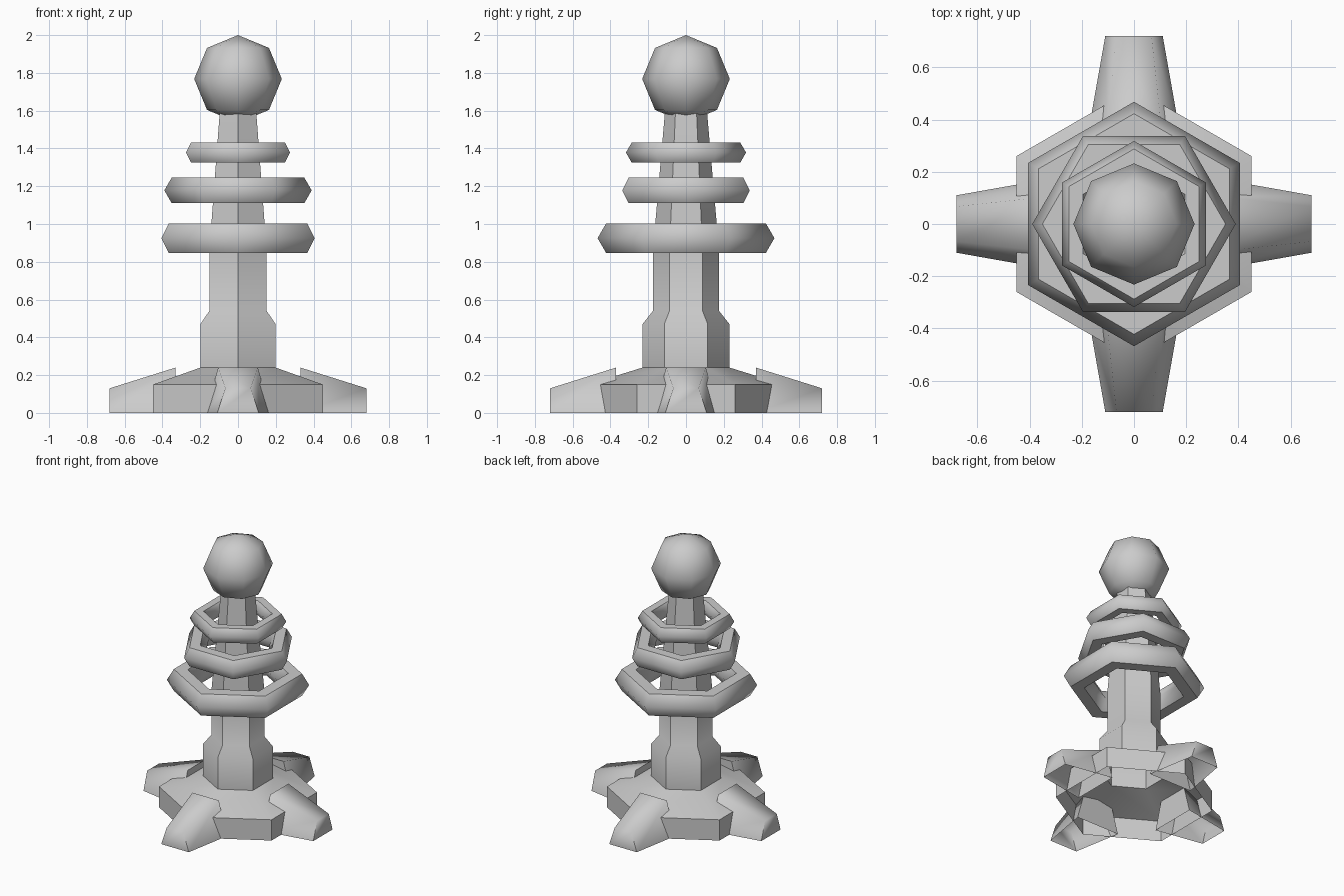
import bpy, bmesh, math
from mathutils import Matrix, Vector

if "Cube" in bpy.data.objects:
    bpy.data.objects.remove(bpy.data.objects["Cube"])


def finish(name, bm, angle=61):
    bmesh.ops.recalc_face_normals(bm, faces=bm.faces)
    me = bpy.data.meshes.new(name)
    bm.to_mesh(me)
    bm.free()
    ob = bpy.data.objects.new(name, me)
    bpy.context.collection.objects.link(ob)
    bpy.ops.object.select_all(action='DESELECT')
    ob.select_set(True)
    bpy.context.view_layer.objects.active = ob
    bpy.ops.object.shade_smooth_by_angle(angle=math.radians(angle))
    return ob


def bridge(bm, loops, closed):
    # quads between successive rows of points
    rows = [[bm.verts.new(p) for p in loop] for loop in loops]
    n = len(rows[0])
    for a, b in zip(rows, rows[1:]):
        for i in range(n if closed else n - 1):
            j = (i + 1) % n
            bm.faces.new((a[i], a[j], b[j], b[i]))
    return rows


def hexagon(r, z, turn=math.pi / 2):
    return [(r * math.cos(turn + k * math.pi / 3),
             r * math.sin(turn + k * math.pi / 3), z) for k in range(6)]


# hollow six-sided base and column, open underneath
profile = [(0.52, 0), (0.52, 0.15), (0.23, 0.24), (0.23, 0.47),
           (0.175, 0.54), (0.175, 0.86), (0.11, 1.61)]
bm = bmesh.new()
rows = bridge(bm, [hexagon(r, z) for r, z in profile], True)
bm.faces.new(rows[-1])
finish("base_and_column", bm, 40)

# hexagonal rings, alternately turned
for i, (major, minor, z, turn) in enumerate([(0.377, 0.091, 0.925, 90),
                                             (0.312, 0.078, 1.178, 0),
                                             (0.257, 0.061, 1.378, 90)]):
    bm = bmesh.new()
    loops = []
    for k in range(7):
        a = k * math.pi / 3
        loops.append(hexagon(major + minor * math.cos(a),
                             z + minor * math.sin(a), math.radians(turn)))
    bridge(bm, loops, True)
    bmesh.ops.remove_doubles(bm, verts=bm.verts, dist=1e-4)
    finish(f"ring_{i + 1}", bm)

# ball on top
bm = bmesh.new()
bmesh.ops.create_uvsphere(bm, u_segments=8, v_segments=4, radius=0.232,
                          matrix=Matrix.Translation((0, 0, 1.768)))
finish("top_ball", bm)

# four sloping feet, open underneath
for name, deg, end in [("right_foot", 0, 0.68), ("back_foot", 90, 0.72),
                       ("left_foot", 180, 0.68), ("front_foot", 270, 0.72)]:
    rot = Matrix.Rotation(math.radians(deg), 4, 'Z')

    def arch(x, low, high, h):
        pts = [(x, -low, 0), (x, -high, h), (x, high, h), (x, low, 0)]
        return [rot @ Vector(p) for p in pts]

    bm = bmesh.new()
    rows = bridge(bm, [arch(end - 0.35, 0.172, 0.105, 0.24),
                       arch(end, 0.11, 0.067, 0.13)], False)
    bm.faces.new(rows[0])
    bm.faces.new(rows[1])
    finish(name, bm, 75)
